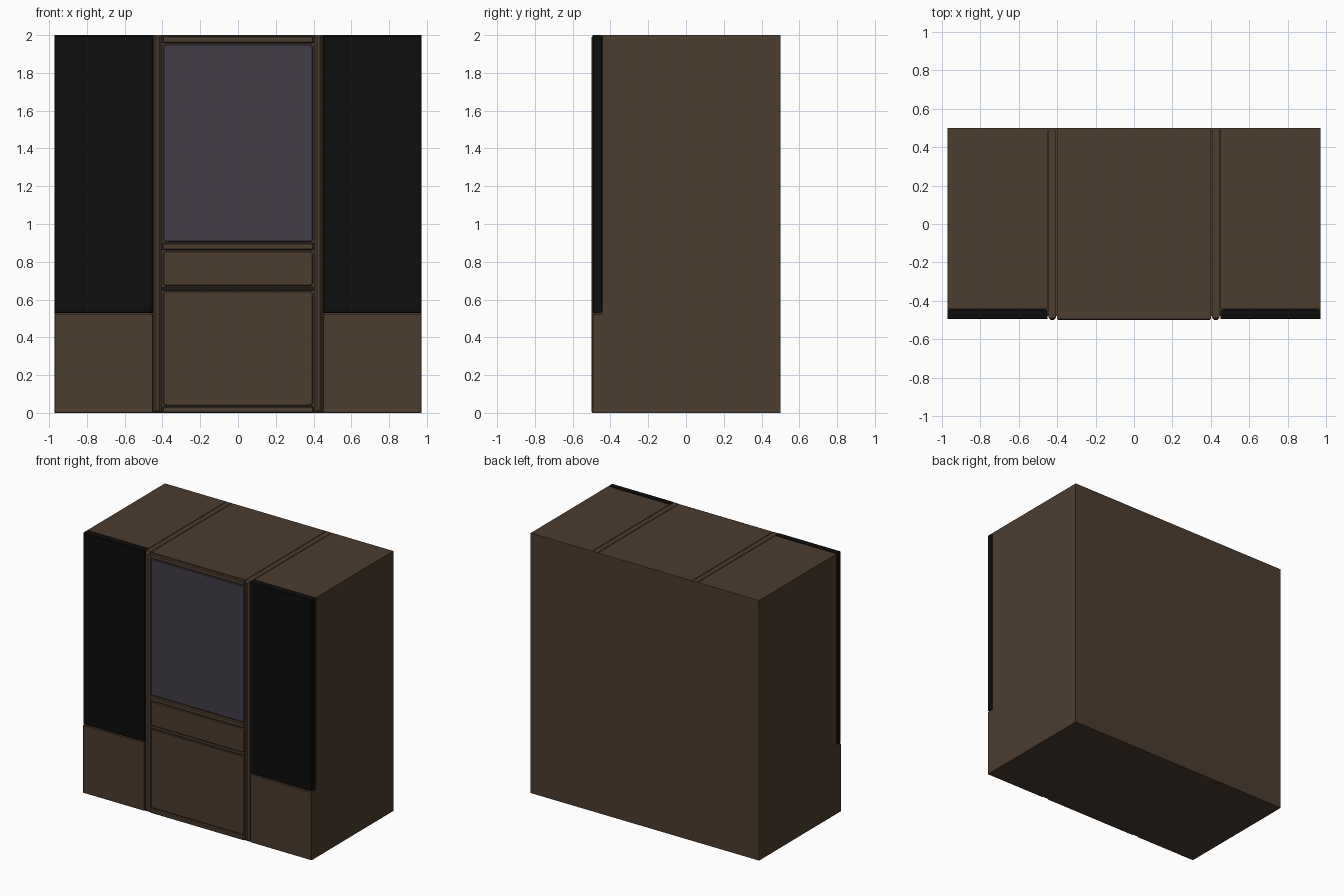
import bpy, bmesh

if "Cube" in bpy.data.objects:
    bpy.data.objects.remove(bpy.data.objects["Cube"])


def material(name, rgb):
    m = bpy.data.materials.new(name)
    m.diffuse_color = (*rgb, 1)
    m.use_nodes = True
    m.node_tree.nodes["Principled BSDF"].inputs["Base Color"].default_value = m.diffuse_color
    return m


BROWN = material("dark brown wood", (0.072, 0.045, 0.028))
BLACK = material("black panel", (0.004, 0.004, 0.004))
PURPLE = material("grey purple panel", (0.057, 0.047, 0.064))


def box(name, x, y, z, mat, bevel=0.0, corner=0.0):
    """Box from ranges; corner rounds the front outline, bevel eases the front rim."""
    bm = bmesh.new()
    bmesh.ops.create_cube(bm, size=1)
    for v in bm.verts:
        v.co = [r[0] + (c + 0.5) * (r[1] - r[0]) for r, c in zip((x, y, z), v.co)]
    if corner:
        along_y = [e for e in bm.edges if abs(e.verts[0].co.y - e.verts[1].co.y) > 1e-5]
        bmesh.ops.bevel(bm, geom=along_y, offset=corner, segments=3, profile=0.5, affect='EDGES')
    if bevel:
        rim = [e for e in bm.edges if all(abs(v.co.y - y[0]) < 1e-5 for v in e.verts)]
        bmesh.ops.bevel(bm, geom=rim, offset=bevel, segments=1, affect='EDGES')
    bmesh.ops.recalc_face_normals(bm, faces=bm.faces)
    me = bpy.data.meshes.new(name)
    bm.to_mesh(me)
    bm.free()
    me.materials.append(mat)
    ob = bpy.data.objects.new(name, me)
    bpy.context.collection.objects.link(ob)
    return ob


# core behind the joints, and back board
box("core", (-0.46, 0.46), (-0.48, 0.495), (0.005, 1.99), BROWN)
box("back_board", (-0.972, 0.972), (0.49, 0.5), (0, 2), BROWN)

# side wings, posts and black panels, on both sides
for side, s in (("left", -1), ("right", 1)):
    def span(a, b):
        return tuple(sorted((s * a, s * b)))
    box(side + "_wing_base", span(0.45, 0.972), (-0.495, 0.49), (0, 0.522), BROWN, 0.002)
    box(side + "_wing_upper", span(0.45, 0.972), (-0.442, 0.49), (0.522, 2), BROWN)
    box(side + "_black_panel", span(0.45, 0.972), (-0.495, -0.447), (0.53, 2), BLACK, 0.004)
    box(side + "_panel_mount", span(0.46, 0.96), (-0.448, -0.441), (0.54, 1.99), BLACK)
    box(side + "_post", span(0.405, 0.445), (-0.5, 0.49), (0, 2), BROWN, 0.012)

# centre body with rails between the fronts
box("centre_body", (-0.4, 0.4), (-0.484, 0.49), (0, 2), BROWN)
for name, z0, z1 in (("top_rail", 1.958, 1.995), ("middle_rail", 0.862, 0.9),
                     ("lower_rail", 0.649, 0.667), ("bottom_rail", 0, 0.034)):
    box(name, (-0.4, 0.4), (-0.5, -0.483), (z0, z1), BROWN, 0.006)

# rounded fronts
for name, z0, z1, mat in (("upper_panel", 0.904, 1.953, PURPLE),
                          ("drawer_front", 0.671, 0.857, BROWN),
                          ("lower_door", 0.038, 0.645, BROWN)):
    box(name, (-0.397, 0.397), (-0.494, -0.483), (z0, z1), mat, 0.005, 0.018)
